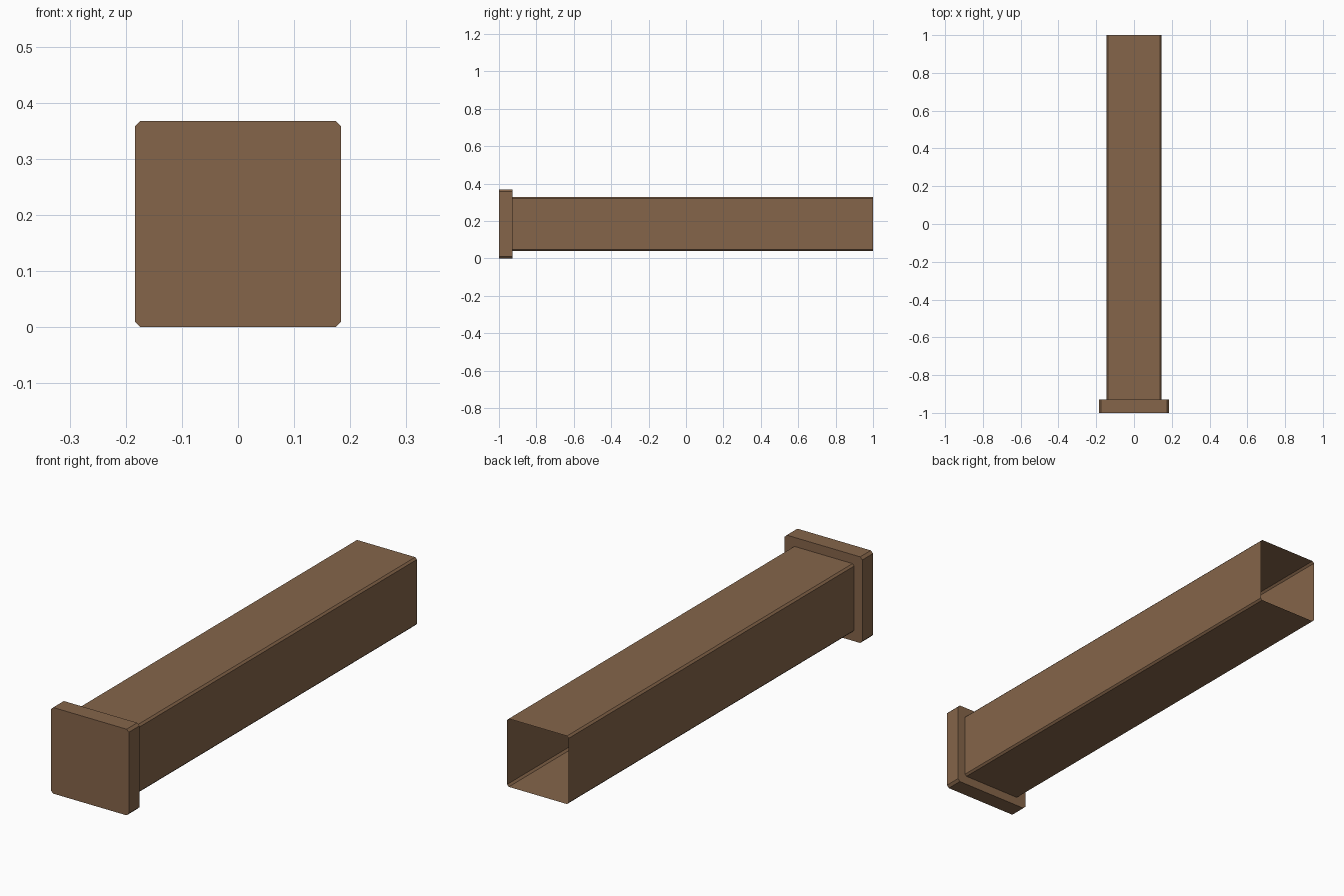
import bpy, bmesh

if "Cube" in bpy.data.objects:
    bpy.data.objects.remove(bpy.data.objects["Cube"])

wood = bpy.data.materials.new("brown wood")
wood.diffuse_color = (0.235, 0.130, 0.068, 1)
wood.use_nodes = True
wood.node_tree.nodes["Principled BSDF"].inputs["Base Color"].default_value = wood.diffuse_color

CZ = 0.184                      # height of the beam axis
CAP, BEAM = 0.184, 0.1455       # half widths
CAP_CUT, BEAM_CUT = 0.0105, 0.008  # corner chamfers


def ring(bm, y, r, c):
    """Chamfered square section across the y axis."""
    pts = [(r, r - c), (r - c, r), (c - r, r), (-r, r - c),
           (-r, c - r), (c - r, -r), (r - c, -r), (r, c - r)]
    return [bm.verts.new((x, y, CZ + z)) for x, z in pts]


def bridge(bm, a, b):
    n = len(a)
    for i in range(n):
        j = (i + 1) % n
        bm.faces.new((a[i], a[j], b[j], b[i]))


def make(name, sections, close_start):
    bm = bmesh.new()
    rings = [ring(bm, *s) for s in sections]
    for a, b in zip(rings, rings[1:]):
        bridge(bm, a, b)
    if close_start:
        bm.faces.new(rings[0][::-1])
    # outward winding: the +x side must face +x
    bm.normal_update()
    side = max(bm.faces, key=lambda f: f.calc_center_median().x)
    if side.normal.x < 0:
        bmesh.ops.reverse_faces(bm, faces=bm.faces[:])
    bmesh.ops.recalc_face_normals(bm, faces=bm.faces[:]) if close_start else None
    me = bpy.data.meshes.new(name)
    bm.to_mesh(me)
    bm.free()
    me.materials.append(wood)
    ob = bpy.data.objects.new(name, me)
    bpy.context.collection.objects.link(ob)


# end cap: closed front, side walls, and a rim stepping in to the beam
make("end_cap", [(-1, CAP, CAP_CUT), (-0.928, CAP, CAP_CUT),
                 (-0.928, BEAM, BEAM_CUT)], True)
# hollow beam, open at the back
make("beam", [(-0.928, BEAM, BEAM_CUT), (1, BEAM, BEAM_CUT)], False)
